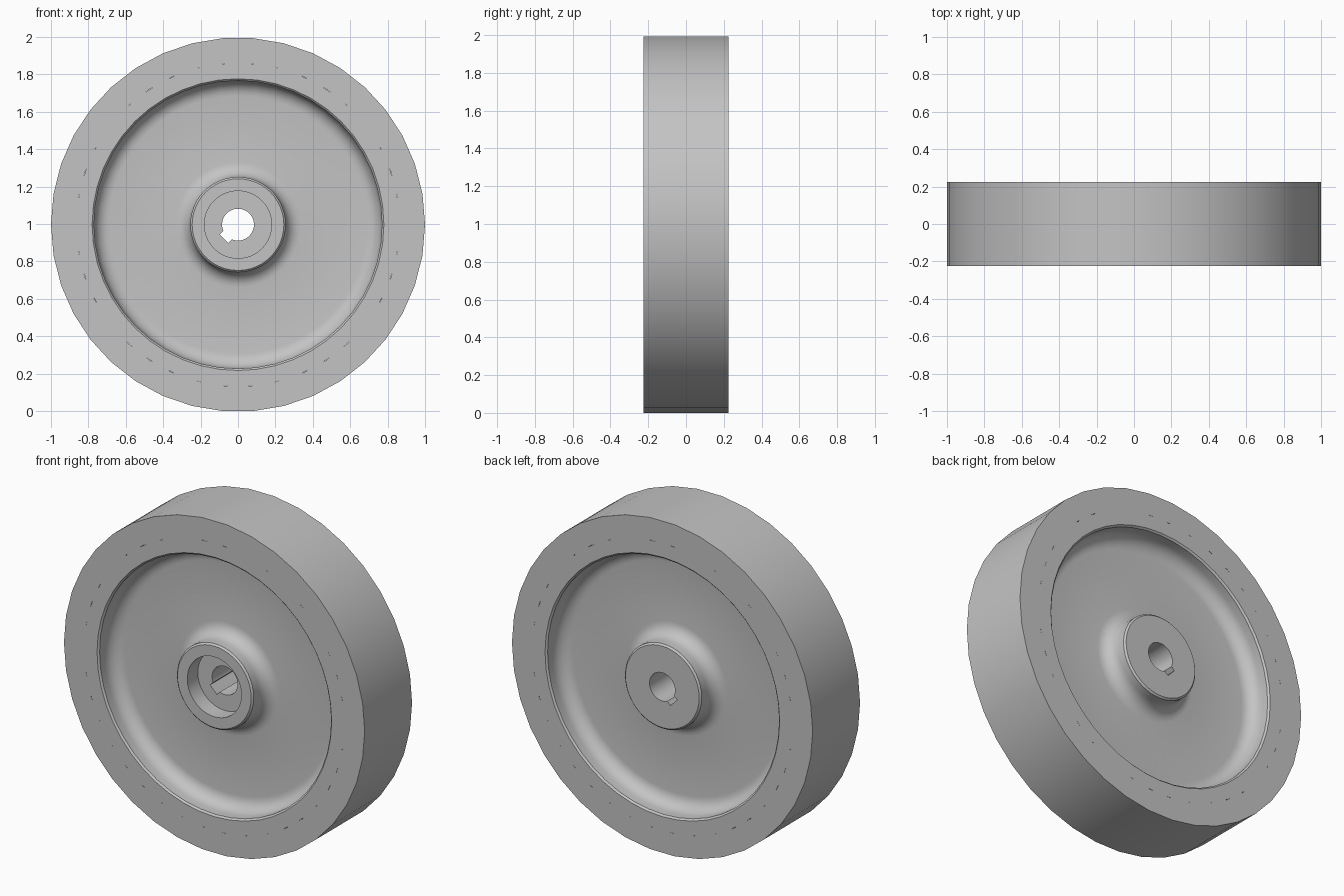
import bpy, bmesh
from math import sin, cos, pi, radians
from mathutils import Matrix, Vector

cube = bpy.data.objects.get("Cube")
if cube:
    bpy.data.objects.remove(cube, do_unlink=True)

TYRE_SIDES, HUB_SIDES = 38, 48
HALF_WIDTH, WEB, FILLET = 0.225, 0.09, 0.08
BORE, COUNTERBORE, SEAM = 0.085, 0.18, 0.865
AXLE_Z = cos(pi / TYRE_SIDES)      # flat edge of the tyre rests on the floor

grey = bpy.data.materials.new("plain grey")
grey.use_nodes = True
grey.diffuse_color = (0.55, 0.55, 0.55, 1)
grey.node_tree.nodes["Principled BSDF"].inputs["Base Color"].default_value = grey.diffuse_color


def add_object(name, bm):
    bmesh.ops.recalc_face_normals(bm, faces=bm.faces)
    mesh = bpy.data.meshes.new(name)
    bm.to_mesh(mesh)
    bm.free()
    mesh.materials.append(grey)
    obj = bpy.data.objects.new(name, mesh)
    obj.location.z = AXLE_Z
    bpy.context.collection.objects.link(obj)
    return obj


def revolve(name, profile, sides):
    """Spin a closed (radius, y) profile around the axle."""
    bm = bmesh.new()
    verts = [bm.verts.new((r, y, 0)) for r, y in profile]
    edges = [bm.edges.new((v, verts[i - 1])) for i, v in enumerate(verts)]
    bmesh.ops.spin(bm, geom=verts + edges, cent=(0, 0, 0), axis=(0, 1, 0),
                   angle=2 * pi, steps=sides)
    bmesh.ops.remove_doubles(bm, verts=bm.verts, dist=1e-5)
    return add_object(name, bm)


def activate(obj):
    bpy.ops.object.select_all(action='DESELECT')
    obj.select_set(True)
    bpy.context.view_layer.objects.active = obj


def arc(r, y, start, steps=6):
    """Quarter-circle fillet, angles in degrees."""
    angles = [radians(start + 90 * i / steps) for i in range(steps + 1)]
    return [(r + FILLET * cos(a), y + FILLET * sin(a)) for a in angles]


# One side of the wheel: hub edge, hub fillet, web, rim fillet, rim lip, seam
side = [(0.245, HALF_WIDTH), (0.255, HALF_WIDTH - 0.01)]
side += arc(0.255 + FILLET, WEB + FILLET, 180)
side += arc(0.77 - FILLET, WEB + FILLET, 270)
side += [(0.77, HALF_WIDTH - 0.01), (0.78, HALF_WIDTH), (SEAM, HALF_WIDTH)]

# Wheel body with a counterbore on the front of the hub
seat = -0.125
profile = [(BORE, seat), (COUNTERBORE, seat), (COUNTERBORE, -HALF_WIDTH)]
profile += [(r, -y) for r, y in side] + side[::-1] + [(BORE, HALF_WIDTH)]
wheel = revolve("wheel_body", profile, HUB_SIDES)

# Keyway slot through the bore
bm = bmesh.new()
bmesh.ops.create_cube(bm, size=1, matrix=Matrix.Rotation(radians(-45), 4, 'Y')
                      @ Matrix.Translation((-0.077, 0, 0))
                      @ Matrix.Diagonal((0.06, 0.8, 0.064, 1)))
cutter = add_object("keyway_cutter", bm)
cutter.hide_render = True
bpy.context.view_layer.update()
slot = wheel.modifiers.new("keyway", 'BOOLEAN')
slot.operation, slot.solver, slot.object = 'DIFFERENCE', 'EXACT', cutter
activate(wheel)
bpy.ops.object.modifier_apply(modifier=slot.name)
bpy.data.objects.remove(cutter, do_unlink=True)

# Solid tyre, flush with the rim
tyre = revolve("tyre", [(SEAM, -HALF_WIDTH), (1, -HALF_WIDTH),
                        (1, HALF_WIDTH), (SEAM, HALF_WIDTH)], TYRE_SIDES)

for part in (wheel, tyre):
    activate(part)
    bpy.ops.object.shade_smooth_by_angle(angle=radians(30))
